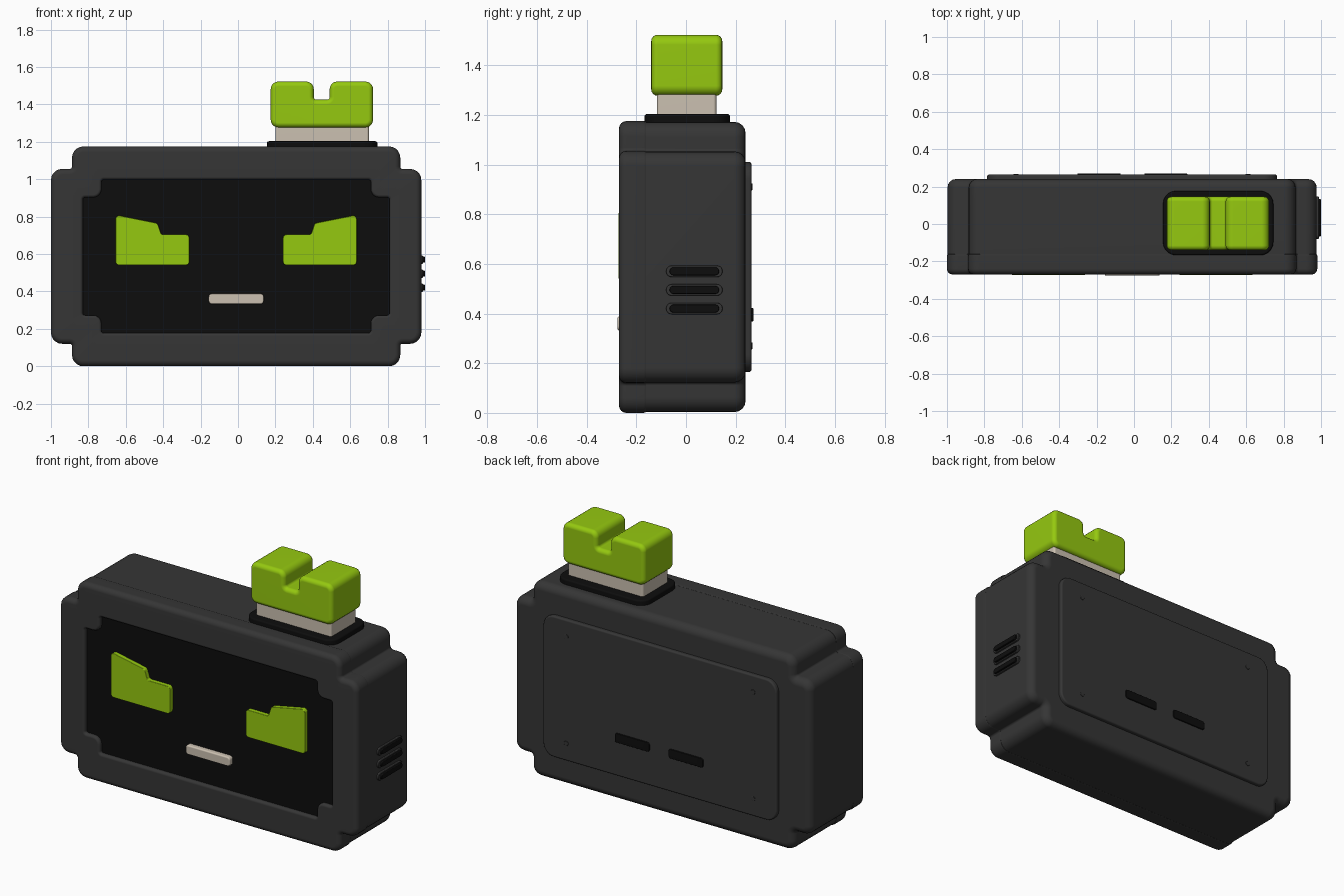
import bpy, bmesh, math
from mathutils import Vector, Matrix

cube = bpy.data.objects.get("Cube")
if cube:
    bpy.data.objects.remove(cube, do_unlink=True)


def material(name, rgb):
    m = bpy.data.materials.new(name)
    m.use_nodes = True
    m.diffuse_color = (*rgb, 1)
    m.node_tree.nodes["Principled BSDF"].inputs["Base Color"].default_value = (*rgb, 1)
    return m


grey = material("charcoal grey", (0.036, 0.036, 0.036))
black = material("black", (0.004, 0.004, 0.004))
green = material("lime green", (0.3, 0.58, 0.005))
beige = material("warm beige", (0.6, 0.53, 0.44))

# How a flat outline (u, v) at depth d is placed in space
FRONT = lambda u, v, d: (u, d, v)
SIDE = lambda u, v, d: (d, u, v)
TOP = lambda u, v, d: (u, v, d)
MID_X, MID_Z = -0.01, 0.5875
STEPS = 5


def outline(points, convex, concave=0.012):
    """Round each corner of a counter-clockwise polygon; gives (point, outward normal)."""
    result = []
    pts = [Vector(p) for p in points]
    for i, p in enumerate(pts):
        d1 = (p - pts[i - 1]).normalized()
        d2 = (pts[(i + 1) % len(pts)] - p).normalized()
        turn = math.atan2(d1.x * d2.y - d1.y * d2.x, d1.dot(d2))
        sign = 1 if turn > 0 else -1
        r = convex if turn > 0 else concave
        n1 = Vector((d1.y, -d1.x))
        centre = p - d1 * r * math.tan(abs(turn) / 2) - n1 * r * sign
        for k in range(STEPS + 1):
            n = Matrix.Rotation(turn * k / STEPS, 2) @ n1
            result.append((centre + n * sign * r, n))
    return result


def rect(u0, u1, v0, v1):
    return [(u0, v0), (u1, v0), (u1, v1), (u0, v1)]


def stepped(w, h, sw, sh):
    """Rectangle with a square step taken out of every corner."""
    half = [(w, -sh), (w, sh), (sw, sh), (sw, h), (-sw, h), (-sw, sh)]
    return [(MID_X + s * x, MID_Z + s * z) for s in (1, -1) for x, z in half]


def loft(name, rings, mat, caps=True):
    bm = bmesh.new()
    loops = [[bm.verts.new(co) for co in ring] for ring in rings]
    n = len(loops[0])
    for a, b in zip(loops, loops[1:]):
        for i in range(n):
            j = (i + 1) % n
            bm.faces.new((a[i], a[j], b[j], b[i]))
    if caps:
        bm.faces.new(loops[0])
        bm.faces.new(loops[-1])
    bmesh.ops.remove_doubles(bm, verts=bm.verts, dist=0.00005)
    bmesh.ops.recalc_face_normals(bm, faces=bm.faces)
    mesh = bpy.data.meshes.new(name)
    bm.to_mesh(mesh)
    bm.free()
    mesh.materials.append(mat)
    ob = bpy.data.objects.new(name, mesh)
    bpy.context.collection.objects.link(ob)
    bpy.ops.object.select_all(action='DESELECT')
    bpy.context.view_layer.objects.active = ob
    ob.select_set(True)
    bpy.ops.object.shade_smooth_by_angle(angle=math.radians(35))
    mod = ob.modifiers.new("even shading", 'WEIGHTED_NORMAL')
    mod.keep_sharp = True
    return ob


def ring(shape, inset, depth, place):
    return [place(*(p - n * inset), depth) for p, n in shape]


def quarter(bevel):
    """Inset and depth pairs of a rounded edge, from the cap to the wall."""
    angles = [math.pi / 2 * k / 4 for k in range(5)]
    return [(bevel * (1 - math.sin(a)), bevel * (1 - math.cos(a))) for a in angles]


def slab(name, shape, d0, d1, place, mat, bevel0=0.004, bevel1=0.004):
    profile = [(i, d0 + d) for i, d in quarter(bevel0)]
    profile += [(i, d1 - d) for i, d in reversed(quarter(bevel1))]
    return loft(name, [ring(shape, i, d, place) for i, d in profile], mat)


# Casing and its front frame
casing_shape = outline(stepped(0.987, 0.584, 0.874, 0.465), 0.06)
slab("casing", casing_shape, -0.2, 0.24, FRONT, grey, 0.01, 0.045)

outer = outline(stepped(0.99, 0.5875, 0.8775, 0.4675), 0.06)
opening = outline(stepped(0.82, 0.41, 0.72, 0.315), 0.012, 0.045)
front_y = -0.27
profile = [(outer, 0.012, -0.158), (outer, 0.003, -0.162), (outer, 0, -0.17)]
profile += [(outer, i, front_y + d) for i, d in reversed(quarter(0.03))]
profile += [(opening, -i, front_y + d) for i, d in quarter(0.015)]
profile += [(opening, 0, -0.225)]
loft("front_frame", [ring(s, i, d, FRONT) for s, i, d in profile], grey, caps=False)

# Screen with the face on it
slab("screen", outline(rect(-0.85, 0.83, 0.165, 1.01), 0.02), -0.247, -0.21, FRONT, black)
eye = [(-0.655, 0.54), (-0.26, 0.54), (-0.26, 0.705),
       (-0.41, 0.705), (-0.43, 0.765), (-0.655, 0.81)]
mirrored = [(2 * MID_X - x, z) for x, z in reversed(eye)]
for name, points in (("right_eye", eye), ("left_eye", mirrored)):
    slab(name, outline(points, 0.02), -0.272, -0.24, FRONT, green)
slab("mouth", outline(rect(-0.157, 0.138, 0.332, 0.388), 0.018),
     -0.276, -0.24, FRONT, beige, 0.008)

# Back plate, its slots and screws
slab("back_plate", outline(rect(-0.785, 0.765, 0.165, 1.01), 0.07),
     0.22, 0.264, FRONT, grey, 0.004, 0.01)
for name, x in (("left_back_slot", 0.17), ("right_back_slot", -0.187)):
    slab(name, outline(rect(x - 0.115, x + 0.115, 0.367, 0.423), 0.015),
         0.25, 0.271, FRONT, black)
for x in (-0.63, 0.61):
    for z in (0.27, 0.91):
        slab("screw", outline(rect(x - 0.014, x + 0.014, z - 0.014, z + 0.014), 0.0135),
             0.25, 0.267, FRONT, grey, 0.002, 0.002)

# Side vents
for z in (0.42, 0.495, 0.57):
    slab("vent_rim", outline(rect(-0.08, 0.147, z - 0.023, z + 0.023), 0.022),
         0.96, 0.988, SIDE, grey)
    slab("vent_slot", outline(rect(-0.066, 0.133, z - 0.016, z + 0.016), 0.0155),
         0.96, 1.0, SIDE, black)

# Top button: base, stem and notched cap
slab("button_base", outline(rect(0.155, 0.745, -0.167, 0.177), 0.07),
     1.15, 1.203, TOP, black, 0.004, 0.01)
slab("button_stem", outline(rect(0.2, 0.7, -0.117, 0.122), 0.012), 1.19, 1.3, TOP, beige)
cap = [(0.175, 1.277), (0.722, 1.277), (0.722, 1.522), (0.49, 1.522),
       (0.49, 1.425), (0.405, 1.425), (0.405, 1.522), (0.175, 1.522)]
slab("button_cap", outline(cap, 0.04, 0.015), -0.14, 0.146, FRONT, green, 0.025, 0.025)
